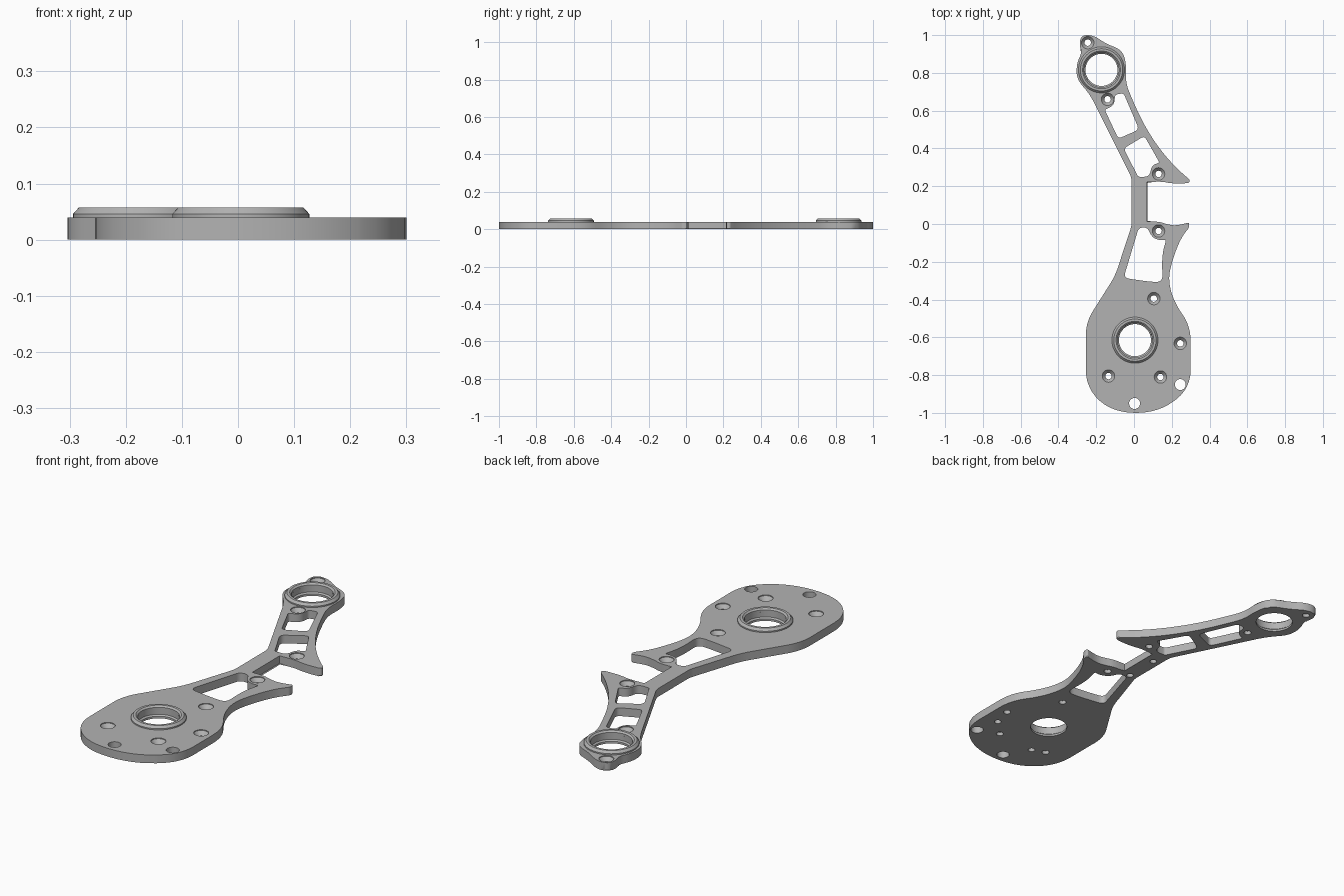
import bpy, bmesh, math
from mathutils import Vector

THICK = 0.04          # plate thickness
ROUND = 1.0           # default corner cut, limited to half of each edge

cube = bpy.data.objects.get("Cube")
if cube:
    bpy.data.objects.remove(cube, do_unlink=True)

metal = bpy.data.materials.new("satin grey")
metal.use_nodes = True
grey = (0.45, 0.45, 0.45, 1)
metal.diffuse_color = grey
metal.node_tree.nodes["Principled BSDF"].inputs["Base Color"].default_value = grey


def rounded(points, steps=6):
    """Round each corner (x, y, optional cut length) of a closed polygon."""
    result = []
    for i, point in enumerate(points):
        corner = Vector(point[:2])
        cut = point[2] if len(point) > 2 else ROUND
        if cut == 0:
            result.append(corner)
            continue
        ends = []
        for neighbour in (points[i - 1], points[(i + 1) % len(points)]):
            edge = Vector(neighbour[:2]) - corner
            ends.append(corner + edge.normalized() * min(cut, edge.length / 2))
        for s in range(steps + 1):
            t = s / steps
            spot = ends[0].lerp(corner, t).lerp(corner.lerp(ends[1], t), t)
            if not result or (spot - result[-1]).length > 1e-4:
                result.append(spot)
    if (result[0] - result[-1]).length < 1e-4:
        result.pop()
    return result


def add_prism(bm, outline, bottom, top):
    """Extrude a flat outline between two heights and return its lower face."""
    low = [bm.verts.new((p.x, p.y, bottom)) for p in outline]
    high = [bm.verts.new((p.x, p.y, top)) for p in outline]
    bm.faces.new(high)
    for i in range(len(low)):
        bm.faces.new((low[i - 1], low[i], high[i], high[i - 1]))
    return bm.faces.new(low[::-1])


def add_lathe(bm, centre, profile, ring=False, sides=48):
    """Revolve (radius, height) pairs; capped, or closed on itself as a ring."""
    loops = []
    for radius, z in profile:
        angles = [math.tau * k / sides for k in range(sides)]
        loops.append([bm.verts.new((centre[0] + radius * math.cos(a),
                                    centre[1] + radius * math.sin(a), z))
                      for a in angles])
    pairs = list(zip(loops, loops[1:]))
    if ring:
        pairs.append((loops[-1], loops[0]))
    else:
        bm.faces.new(loops[0][::-1])
        bm.faces.new(loops[-1])
    for lower, upper in pairs:
        for k in range(sides):
            bm.faces.new((lower[k - 1], lower[k], upper[k], upper[k - 1]))


def make_object(name, bm):
    bmesh.ops.recalc_face_normals(bm, faces=bm.faces[:])
    mesh = bpy.data.meshes.new(name)
    bm.to_mesh(mesh)
    bm.free()
    mesh.materials.append(metal)
    obj = bpy.data.objects.new(name, mesh)
    bpy.context.collection.objects.link(obj)
    return obj


def select_only(obj):
    bpy.ops.object.select_all(action="DESELECT")
    obj.select_set(True)
    bpy.context.view_layer.objects.active = obj


# Plate outline: wide paddle, narrow neck, curved arm with a small lug
paddle_right = [
    (-.255, -.87, .1), (-.11, -1), (.13, -1), (.3, -.87, .1), (.3, -.54, .08),
    (.215, -.42), (.18, -.3), (.2, -.2), (.245, -.08), (.292, -.018, .01),
    (.292, .008, .01), (.22, -.01), (.17, 0), (.13, .013), (.068, .013, 0)]
arm_right = [
    (.068, .222, 0), (.15, .225), (.19, .216), (.24, .214), (.292, .217, .01),
    (.295, .235, .01), (.23, .29), (.14, .39), (.055, .52), (-.01, .66),
    (-.045, .75), (-.04, .84), (-.06, .92), (-.15, .955)]
lug_and_left = [
    (-.215, 1), (-.28, 1), (-.29, .945), (-.275, .91), (-.304, .85),
    (-.304, .765), (-.235, .69, .06), (-.013, .245, .02), (-.013, -.01, .02),
    (-.1, -.275, .05), (-.255, -.52, .07)]

bm = bmesh.new()
underside = add_prism(bm, rounded(paddle_right + arm_right + lug_and_left), 0, THICK)
bmesh.ops.bevel(bm, geom=underside.edges[:], offset=.004, segments=1,
                affect="EDGES", profile=.5)
plate = make_object("mounting_plate", bm)

# Lightening windows
paddle_window = [
    (.025, -.02, .02), (.07, -.018, .02), (.095, -.07), (.135, -.087),
    (.17, -.083, .01), (.147, -.17), (.152, -.31, .04), (.06, -.303),
    (-.055, -.285, .03)]
middle_window = [
    (-.055, .4, .025), (.055, .466, .02), (.135, .325, .01), (.093, .31),
    (.083, .25, .03), (.022, .25, .01)]
upper_window = [
    (-.1, .685, .015), (-.055, .692, .015), (.027, .5, .025),
    (-.083, .452, .02), (-.155, .605, .01), (-.105, .628)]

# Hole centres
bearing_seats = [(.005, -.615), (-.172, .816)]
countersunk = [(-.245, .96), (-.14, .66), (.13, .265), (.13, -.037),
               (.105, -.395), (.245, -.632), (.14, -.81), (-.135, -.805)]
plain_holes = [(.003, -.95), (.245, -.85)]
blind_holes = [(.22, -.73), (-.07, -.83), (.025, 0), (.025, .17)]

# Each hole type is a turned profile of (radius, height)
under, over = -.02, THICK + .02
drill_profiles = [
    (bearing_seats, [(.085, under), (.085, .01), (.092, .016), (.092, over)]),
    (countersunk, [(.017, under), (.017, .018), (.033, .036), (.033, over)]),
    (plain_holes, [(.029, under), (.029, over)]),
    (blind_holes, [(.016, under), (.016, .02)])]

bm = bmesh.new()
for window in (paddle_window, middle_window, upper_window):
    add_prism(bm, rounded(window), under, over)
for centres, profile in drill_profiles:
    for centre in centres:
        add_lathe(bm, centre, profile)
cutter = make_object("hole_cutter", bm)
cutter.hide_render = True

# Cut everything out of the plate, then drop the helper
select_only(plate)
cut = plate.modifiers.new("holes", "BOOLEAN")
cut.operation = "DIFFERENCE"
cut.solver = "EXACT"
cut.object = cutter
bpy.ops.object.modifier_apply(modifier=cut.name)
bpy.data.objects.remove(cutter, do_unlink=True)

# Raised chamfered lips around the two bearing seats
lip_profile = [(.092, THICK), (.092, .05), (.1, .057), (.112, .057),
               (.122, .046), (.122, THICK)]
lips = []
for name, centre in zip(("paddle_bearing_lip", "arm_bearing_lip"), bearing_seats):
    bm = bmesh.new()
    add_lathe(bm, centre, lip_profile, ring=True, sides=64)
    lips.append(make_object(name, bm))

for obj in [plate] + lips:
    select_only(obj)
    bpy.ops.object.shade_smooth_by_angle(angle=math.radians(30))
